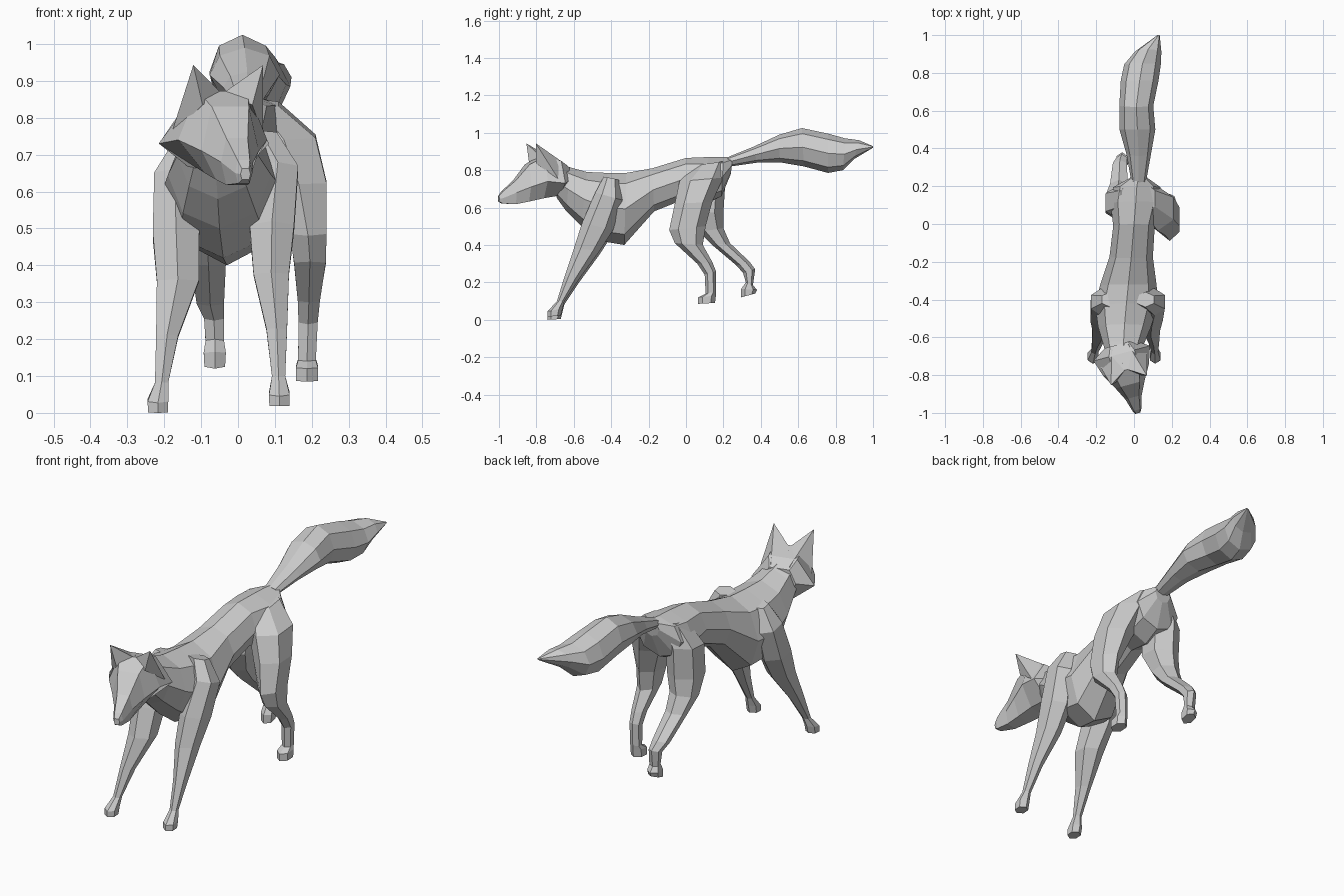
import bpy, bmesh
from math import sin, cos, pi
from mathutils import Vector


def finish(name, bm):
    bmesh.ops.recalc_face_normals(bm, faces=bm.faces)
    me = bpy.data.meshes.new(name)
    bm.to_mesh(me)
    bm.free()
    ob = bpy.data.objects.new(name, me)
    bpy.context.collection.objects.link(ob)
    return ob


def skin(name, rings):
    """Bridge equal-sized rings of points and cap both ends."""
    bm = bmesh.new()
    loops = [[bm.verts.new(p) for p in r] for r in rings]
    n = len(loops[0])
    for a, b in zip(loops, loops[1:]):
        for i in range(n):
            j = (i + 1) % n
            bm.faces.new((a[i], a[j], b[j], b[i]))
    bm.faces.new(loops[0])
    bm.faces.new(loops[-1])
    return finish(name, bm)


def limb(name, sections, sides):
    """Section: centre x, half width, then two opposite edge points (y, z, y, z)."""
    kx = 1 if sides % 4 == 0 else 1 / cos(pi / 6)
    rings = []
    for cx, hw, y1, z1, y2, z2 in sections:
        a, b = Vector((cx, y1, z1)), Vector((cx, y2, z2))
        mid, half = (a + b) / 2, (a - b) / 2
        rings.append([mid + half * cos(2 * pi * i / sides)
                      + Vector((hw * kx * sin(2 * pi * i / sides), 0, 0))
                      for i in range(sides)])
    return skin(name, rings)


# Neck and torso
limb("torso", [
    (-.06, .08, -.74, .865, -.69, .65),
    (-.055, .11, -.62, .815, -.64, .58),
    (-.05, .14, -.53, .79, -.56, .50),
    (-.04, .165, -.42, .785, -.45, .42),
    (-.03, .15, -.32, .785, -.33, .40),
    (-.015, .115, -.18, .81, -.17, .58),
    (0, .11, 0, .865, -.02, .64),
    (.01, .135, .12, .87, .10, .62),
    (.015, .125, .20, .87, .19, .66),
    (.025, .045, .25, .87, .24, .78)], 8)

# Bushy tail
limb("tail", [
    (.025, .04, .22, .868, .24, .82),
    (.025, .065, .36, .925, .38, .84),
    (.018, .095, .50, .99, .50, .842),
    (.012, .09, .62, 1.025, .63, .82),
    (.03, .10, .76, .995, .76, .785),
    (.045, .097, .85, .97, .84, .80),
    (.075, .07, .925, .96, .90, .86),
    (.13, .006, 1.0, .928, 1.0, .92)], 8)

# Front legs share one side profile, each with its own spread
FRONT = [(-.44, .765, -.36, .75), (-.485, .68, -.34, .64), (-.555, .52, -.39, .48),
         (-.60, .38, -.46, .37), (-.65, .23, -.57, .22), (-.69, .10, -.65, .10),
         (-.74, .045, -.66, .06), (-.74, .018, -.67, .02)]
SPREAD = {
    "right": (.018, [(.06, .045), (.108, .055), (.092, .06), (.09, .048),
                     (.105, .028), (.11, .018), (.112, .028), (.112, .027)]),
    "left": (0, [(-.125, .045), (-.172, .055), (-.168, .063), (-.163, .057),
                 (-.192, .03), (-.207, .018), (-.217, .028), (-.217, .027)])}
for side, (lift, xs) in SPREAD.items():
    limb("front_leg_" + side,
         [(x, w, y1, max(z1 + lift - .018, 0), y2, max(z2 + lift - .018, .004))
          for (x, w), (y1, z1, y2, z2) in zip(xs, FRONT)], 6)

# Hind legs, caught mid stride
limb("hind_leg_right", [
    (.06, .05, .05, .825, .22, .85),
    (.125, .085, -.035, .74, .20, .76),
    (.165, .075, -.06, .62, .14, .63),
    (.19, .05, -.09, .48, .105, .50),
    (.195, .043, -.06, .41, .09, .40),
    (.192, .03, .06, .30, .14, .31),
    (.19, .026, .10, .24, .16, .26),
    (.187, .024, .105, .14, .16, .15),
    (.187, .03, .065, .12, .16, .13),
    (.187, .03, .065, .085, .155, .09)], 6)
limb("hind_leg_left", [
    (-.02, .05, .05, .825, .22, .85),
    (-.075, .075, .02, .72, .21, .73),
    (-.075, .075, .01, .58, .20, .57),
    (-.085, .06, .07, .47, .20, .49),
    (-.08, .047, .14, .40, .235, .41),
    (-.075, .037, .27, .29, .34, .31),
    (-.065, .027, .305, .25, .37, .27),
    (-.063, .025, .32, .20, .358, .185),
    (-.063, .03, .295, .165, .38, .16),
    (-.063, .028, .295, .12, .37, .14)], 6)


# Head space: x sideways, l forward, turned slightly to the right
def head_point(x, l, z):
    yaw = .263
    return Vector((-.065 + x * cos(yaw) + l * sin(yaw),
                   -.685 + x * sin(yaw) - l * cos(yaw), z))


# Head: forward distance, then half points (x, z) for crown, cheek and jaw
HEAD = [(-.05, .05, .815, .08, .75, .05, .66),
        (.00, .07, .85, .155, .73, .05, .665),
        (.09, .07, .872, .125, .74, .05, .65),
        (.17, .052, .83, .08, .71, .04, .632),
        (.24, .03, .745, .045, .68, .03, .618),
        (.31, .017, .685, .024, .65, .016, .622),
        (.328, .01, .662, .014, .647, .01, .632)]
rings = []
for l, xt, zt, xm, zm, xb, zb in HEAD:
    half = [(xt, zt), (xm, zm), (xb, zb)]
    loop = half + [(-x, z) for x, z in reversed(half)]
    rings.append([head_point(x, l, z) for x, z in loop])
skin("head", rings)

# Ears: broad four-sided points running down into the ruff, mirrored
for name, s in (("ear_right", 1), ("ear_left", -1)):
    bm = bmesh.new()
    base = [(.0, .085, .865), (.07, .14, .835), (.13, .03, .75), (.045, -.04, .825)]
    ring = [bm.verts.new(head_point(s * x, l, z)) for x, l, z in base]
    tip = bm.verts.new(head_point(s * .098, .148, .943))
    for i in range(4):
        bm.faces.new((ring[i], ring[(i + 1) % 4], tip))
    bm.faces.new(ring)
    finish(name, bm)
